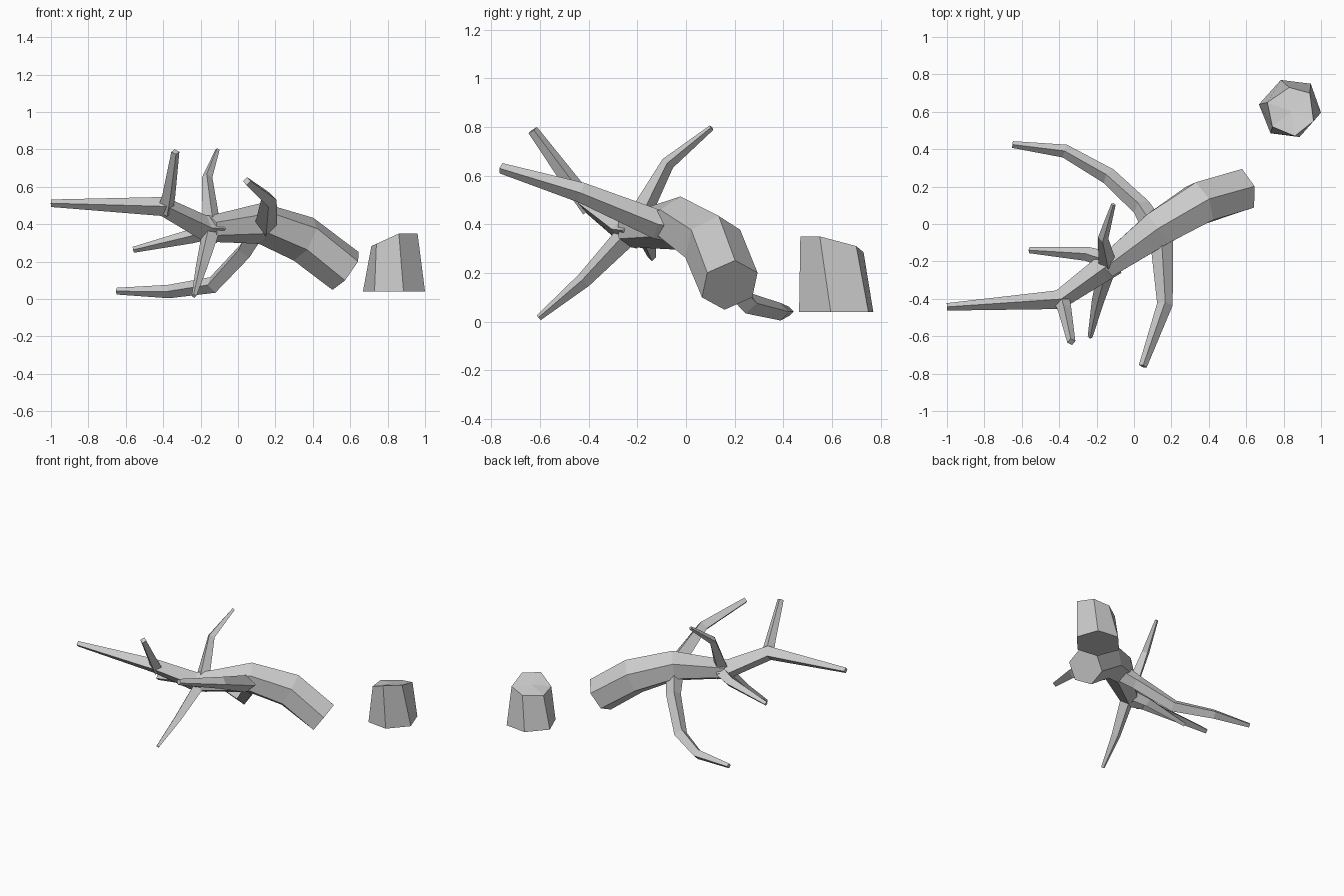
import bpy, bmesh
from math import cos, sin, tau
from mathutils import Vector


def loft(name, rings):
    """Skin a list of equal-length vertex rings and cap both ends."""
    bm = bmesh.new()
    loops = [[bm.verts.new(p) for p in ring] for ring in rings]
    n = len(loops[0])
    for a, b in zip(loops, loops[1:]):
        for i in range(n):
            j = (i + 1) % n
            bm.faces.new((a[i], a[j], b[j], b[i]))
    for end in (loops[0], loops[-1]):
        cap = bm.faces.new(end)
        bmesh.ops.poke(bm, faces=[cap])
    bmesh.ops.recalc_face_normals(bm, faces=bm.faces)
    me = bpy.data.meshes.new(name)
    bm.to_mesh(me)
    bm.free()
    ob = bpy.data.objects.new(name, me)
    bpy.context.collection.objects.link(ob)
    return ob


def limb(name, path, sides=4):
    """Tapered faceted tube along (x, y, z, radius) points, one ridge on top."""
    pts = [Vector(p[:3]) for p in path]
    rings = []
    for i, p in enumerate(pts):
        t = Vector()
        if i > 0:
            t += (p - pts[i - 1]).normalized()
        if i < len(pts) - 1:
            t += (pts[i + 1] - p).normalized()
        t.normalize()
        side = t.cross(Vector((0, 0, 1))).normalized()
        up = side.cross(t)
        r = path[i][3]
        rings.append([p + r * (up * cos(tau * k / sides) + side * sin(tau * k / sides))
                      for k in range(sides)])
    return loft(name, rings)


# Fallen trunk, tapering to the fork
limb("trunk", [(0.575, 0.18, 0.15, 0.125), (0.35, 0.11, 0.32, 0.128),
               (0.12, -0.03, 0.405, 0.11), (-0.15, -0.23, 0.375, 0.07)], 6)

# Branches
branches = {
    "main_branch": [(-0.11, -0.20, 0.375, 0.075), (-0.18, -0.25, 0.38, 0.068),
                    (-0.40, -0.405, 0.495, 0.052), (-1.0, -0.443, 0.512, 0.02)],
    "front_branch": [(0.14, -0.02, 0.385, 0.065), (0.15, -0.12, 0.40, 0.06),
                     (0.165, -0.43, 0.53, 0.042), (0.047, -0.76, 0.63, 0.022)],
    "back_branch": [(0.10, -0.01, 0.36, 0.06), (0.04, 0.09, 0.26, 0.05),
                    (-0.135, 0.255, 0.075, 0.045), (-0.37, 0.39, 0.04, 0.036),
                    (-0.65, 0.425, 0.042, 0.018)],
    "upper_branch": [(-0.14, -0.22, 0.38, 0.05), (-0.165, -0.075, 0.65, 0.028),
                     (-0.11, 0.105, 0.797, 0.012)],
    "lower_branch": [(-0.14, -0.22, 0.38, 0.05), (-0.195, -0.42, 0.17, 0.032),
                     (-0.235, -0.605, 0.016, 0.013)],
    "side_branch": [(-0.13, -0.20, 0.375, 0.05), (-0.25, -0.16, 0.335, 0.038),
                    (-0.56, -0.14, 0.263, 0.016)],
    "end_branch": [(-0.39, -0.39, 0.47, 0.045), (-0.37, -0.46, 0.555, 0.036),
                   (-0.335, -0.63, 0.787, 0.022)],
}
for name, path in branches.items():
    limb(name, path)

# Stump with a slanted cut
stump_base = [(0.885, 0.465, 0.04), (1.0, 0.595, 0.04), (0.945, 0.75, 0.04),
              (0.785, 0.77, 0.04), (0.668, 0.64, 0.04), (0.73, 0.485, 0.04)]
stump_top = [(0.86, 0.47, 0.35), (0.96, 0.55, 0.35), (0.94, 0.70, 0.31),
             (0.83, 0.73, 0.285), (0.713, 0.65, 0.283), (0.74, 0.52, 0.295)]
loft("stump", [stump_base, stump_top])
